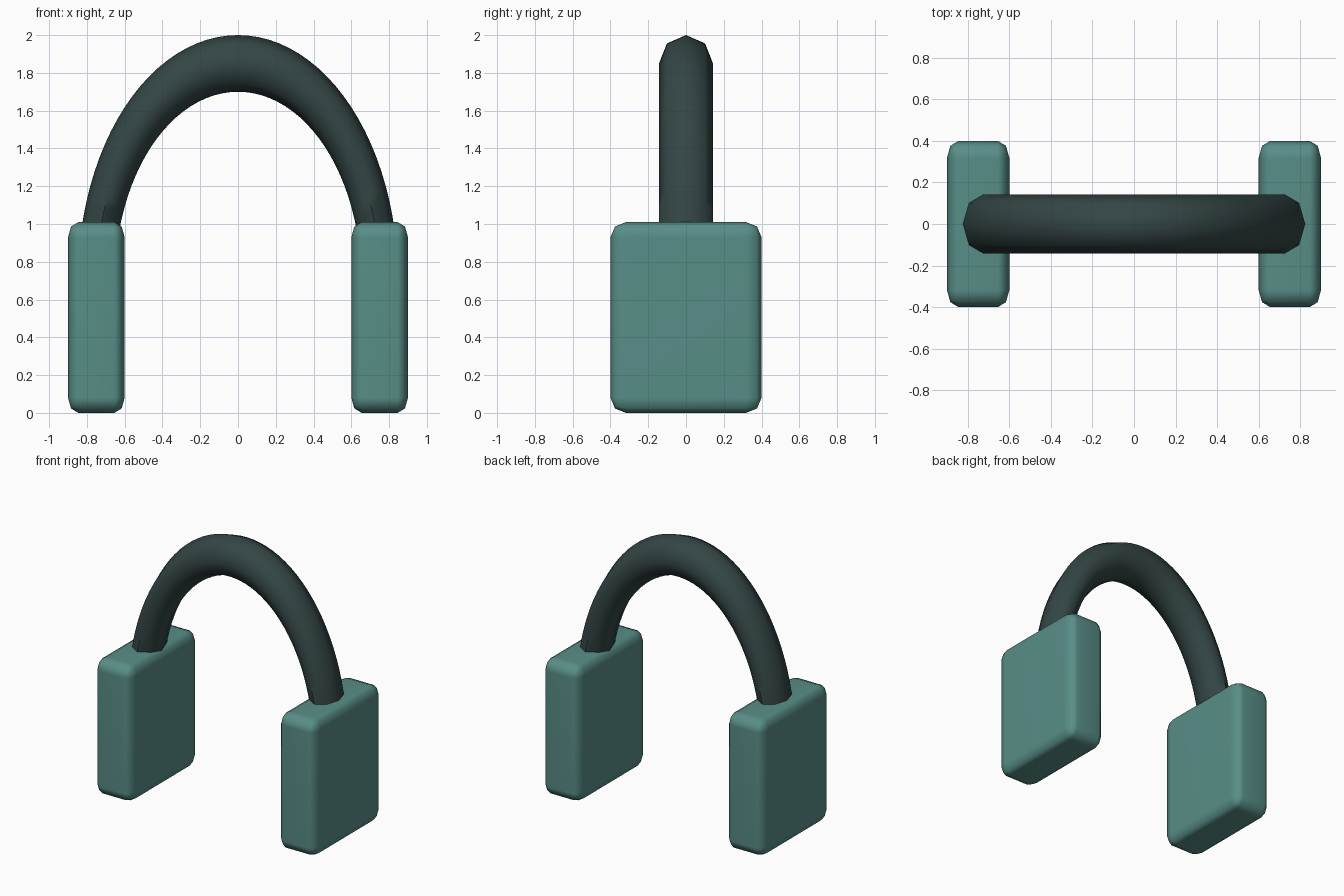
import bpy, bmesh, math
from mathutils import Vector

if "Cube" in bpy.data.objects:
    bpy.data.objects.remove(bpy.data.objects["Cube"])


def material(name, rgb):
    m = bpy.data.materials.new(name)
    m.diffuse_color = (*rgb, 1.0)
    m.use_nodes = True
    m.node_tree.nodes["Principled BSDF"].inputs["Base Color"].default_value = m.diffuse_color
    return m


def make_object(name, bm, mat, angle):
    bmesh.ops.recalc_face_normals(bm, faces=bm.faces[:])
    mesh = bpy.data.meshes.new(name)
    bm.to_mesh(mesh)
    bm.free()
    mesh.materials.append(mat)
    ob = bpy.data.objects.new(name, mesh)
    bpy.context.collection.objects.link(ob)
    bpy.ops.object.select_all(action='DESELECT')
    ob.select_set(True)
    bpy.context.view_layer.objects.active = ob
    bpy.ops.object.shade_smooth_by_angle(angle=math.radians(angle))
    return ob


teal = material("teal", (0.098, 0.27, 0.242))
dark = material("dark green grey", (0.034, 0.061, 0.06))


# Ear pads: boxes with rounded edges, the rounding differs per axis
def ear_pad(name, side):
    size = Vector((0.30, 0.80, 1.01))
    rounding = Vector((0.055, 0.082, 0.08))
    bm = bmesh.new()
    bmesh.ops.create_cube(bm, size=1.0)
    for v in bm.verts:
        v.co = Vector(c * s / r for c, s, r in zip(v.co, size, rounding))
    bmesh.ops.bevel(bm, geom=bm.edges[:], offset=1.0, segments=2,
                    profile=0.5, affect='EDGES')
    for v in bm.verts:
        v.co = Vector(c * r for c, r in zip(v.co, rounding))
        v.co += Vector((0.75 * side, 0, size.z / 2))
    ob = make_object(name, bm, teal, 60)
    mod = ob.modifiers.new("even_shading", 'WEIGHTED_NORMAL')
    mod.keep_sharp = True


ear_pad("left_ear_pad", -1)
ear_pad("right_ear_pad", 1)

# Headband: half ring with eight-sided section, squeezed in x
RING, TUBE, SQUEEZE, BASE = 1.15, 0.15, 0.652, 0.70
STEPS, SIDES = 48, 8
bm = bmesh.new()
rings = []
for i in range(STEPS + 1):
    a = math.pi * i / STEPS
    ring = []
    for j in range(SIDES):
        b = 2 * math.pi * j / SIDES
        r = RING + TUBE * math.cos(b)
        ring.append(bm.verts.new((SQUEEZE * r * math.cos(a),
                                  0.143 * math.sin(b),
                                  BASE + r * math.sin(a))))
    rings.append(ring)
for r0, r1 in zip(rings, rings[1:]):
    for j in range(SIDES):
        k = (j + 1) % SIDES
        bm.faces.new((r0[j], r0[k], r1[k], r1[j]))
bm.faces.new(rings[0])
bm.faces.new(rings[-1])
make_object("headband", bm, dark, 60)
